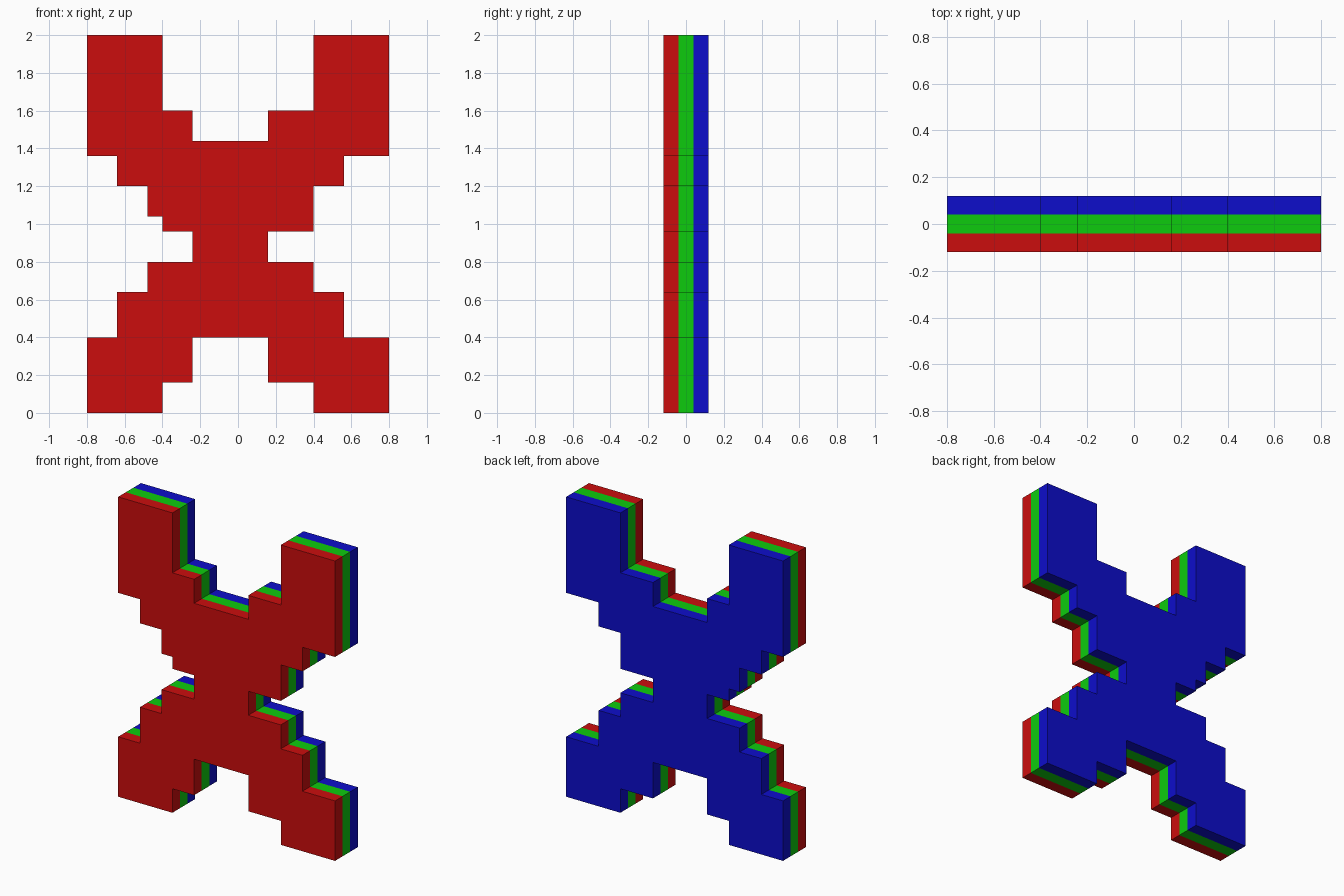
import bpy
import bmesh

cube = bpy.data.objects.get("Cube")
if cube:
    bpy.data.objects.remove(cube, do_unlink=True)

UNIT = 0.08  # size of one grid cell

# Stepped X outline in grid cells (x, z), clockwise from the top left arm
OUTLINE = [
    (-10, 25), (-5, 25), (-5, 20), (-3, 20), (-3, 18), (2, 18), (2, 20), (5, 20), (5, 25), (10, 25),
    (10, 17), (7, 17), (7, 15), (5, 15), (5, 12), (2, 12), (2, 10), (5, 10), (5, 8), (7, 8), (7, 5), (10, 5),
    (10, 0), (5, 0), (5, 2), (2, 2), (2, 5), (-3, 5), (-3, 2), (-5, 2), (-5, 0), (-10, 0),
    (-10, 5), (-8, 5), (-8, 8), (-6, 8), (-6, 10), (-3, 10), (-3, 12), (-5, 12),
    (-5, 13), (-6, 13), (-6, 15), (-8, 15), (-8, 17), (-10, 17),
]


def make_material(name, rgb):
    mat = bpy.data.materials.new(name)
    mat.use_nodes = True
    color = (*rgb, 1.0)
    mat.diffuse_color = color
    for node in mat.node_tree.nodes:
        if node.type == 'BSDF_PRINCIPLED':
            node.inputs["Base Color"].default_value = color
    return mat


def make_layer(name, y_start, mat):
    """Extrude the outline one cell deep, starting at y_start cells."""
    bm = bmesh.new()
    face = bm.faces.new([bm.verts.new((x * UNIT, y_start * UNIT, z * UNIT)) for x, z in OUTLINE])
    extruded = bmesh.ops.extrude_face_region(bm, geom=[face], use_keep_orig=True)
    verts = [g for g in extruded["geom"] if isinstance(g, bmesh.types.BMVert)]
    bmesh.ops.translate(bm, verts=verts, vec=(0, UNIT, 0))
    bmesh.ops.recalc_face_normals(bm, faces=bm.faces)
    mesh = bpy.data.meshes.new(name)
    bm.to_mesh(mesh)
    bm.free()
    mesh.materials.append(mat)
    obj = bpy.data.objects.new(name, mesh)
    bpy.context.collection.objects.link(obj)


# Three stacked layers, front to back
make_layer("front_layer", -1.5, make_material("red", (0.6, 0.004, 0.004)))
make_layer("middle_layer", -0.5, make_material("green", (0.004, 0.6, 0.004)))
make_layer("back_layer", 0.5, make_material("blue", (0.004, 0.004, 0.6)))
